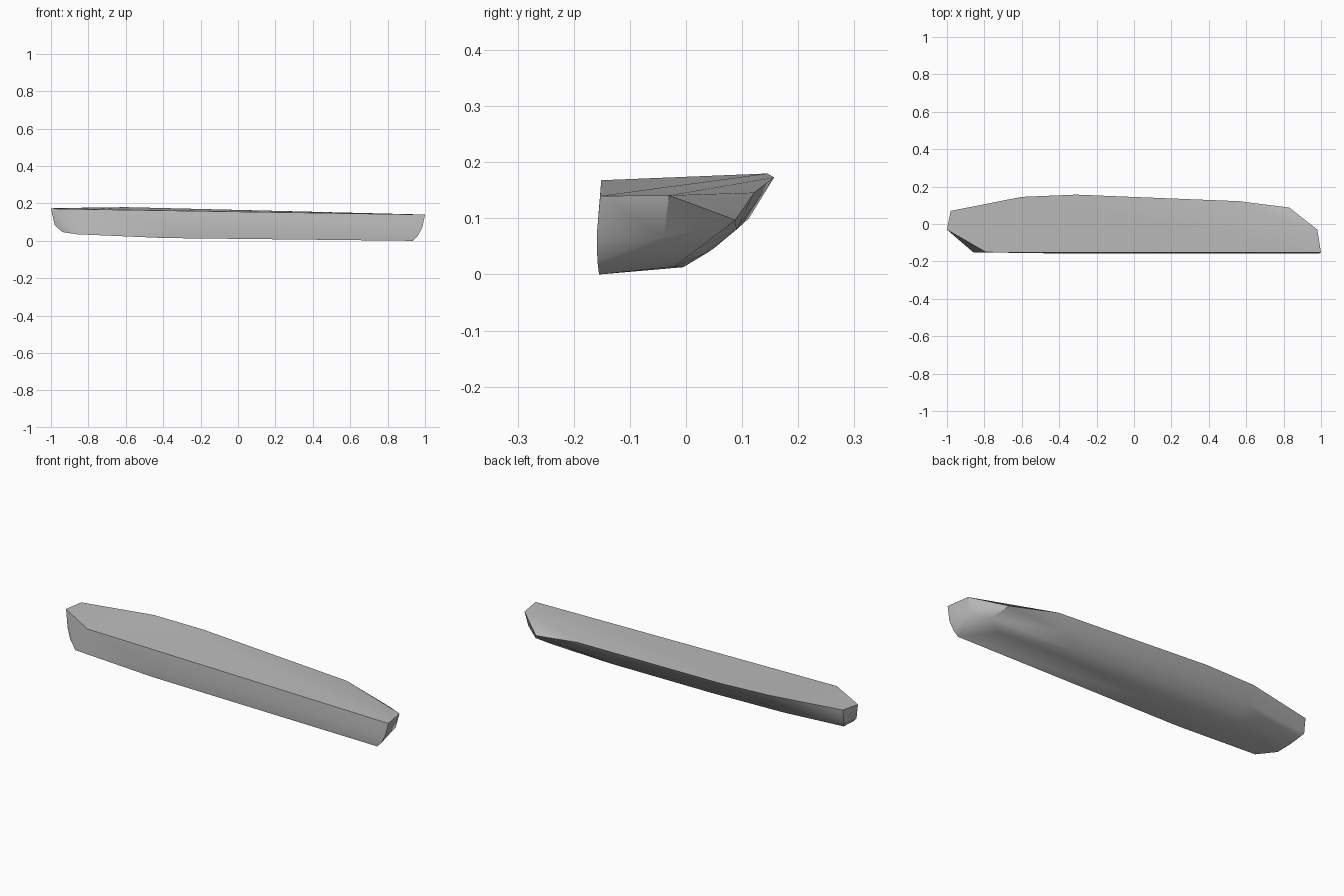
import bpy
import bmesh
from math import radians

cube = bpy.data.objects.get("Cube")
if cube:
    bpy.data.objects.remove(cube, do_unlink=True)

# Plain grey material
grey = bpy.data.materials.new("plain grey")
grey.use_nodes = True
colour = (0.5, 0.5, 0.5, 1)
grey.diffuse_color = colour
grey.node_tree.nodes["Principled BSDF"].inputs["Base Color"].default_value = colour

# Deck outline, rising gently towards the -x end
deck = [(-1, -.03, .172), (-.98, .07, .175), (-.6, .145, .18), (-.31, .157, .173),
        (.56, .122, .146), (.98, -.03, .141), (1, -.153, .14), (-.79, -.151, .168)]

# Slightly bulging front face and its lower edge
front = [(-.86, -.151, .035), (-.4, -.154, .015), (-.3, -.159, .07),
         (.985, -.159, .07), (.96, -.158, .025), (.935, -.155, 0)]

# Rounded underside, sweeping up to the back edge
underside = [(-.6, .1, .1), (-.3, .112, .1), (.5, .09, .08),
             (-.6, .03, .045), (-.2, .05, .047), (.4, .04, .04),
             (-.4, -.03, .019), (.45, -.005, .013), (.8, -.02, .014)]

# Ends: angled cut at -x, tapered nose at +x
cut_end = [(-.98, -.046, .085), (-.94, -.082, .047), (-.98, .06, .097),
           (-.95, .02, .06), (-.86, -.03, .04)]
nose_end = [(.83, .088, .097), (.965, -.04, .067), (.88, .02, .045)]

# Join all parts of the outline into one closed convex body
bm = bmesh.new()
for point in deck + front + underside + cut_end + nose_end:
    bm.verts.new(point)
hull = bmesh.ops.convex_hull(bm, input=bm.verts)
loose = [v for v in bm.verts if not v.link_faces]
bmesh.ops.delete(bm, geom=loose, context="VERTS")
bmesh.ops.recalc_face_normals(bm, faces=bm.faces)

mesh = bpy.data.meshes.new("slanted_hull")
bm.to_mesh(mesh)
bm.free()
mesh.materials.append(grey)
body = bpy.data.objects.new("slanted_hull", mesh)
bpy.context.collection.objects.link(body)

# Soft underside with crisp deck and end edges
bpy.context.view_layer.objects.active = body
body.select_set(True)
bpy.ops.object.shade_smooth_by_angle(angle=radians(35))
